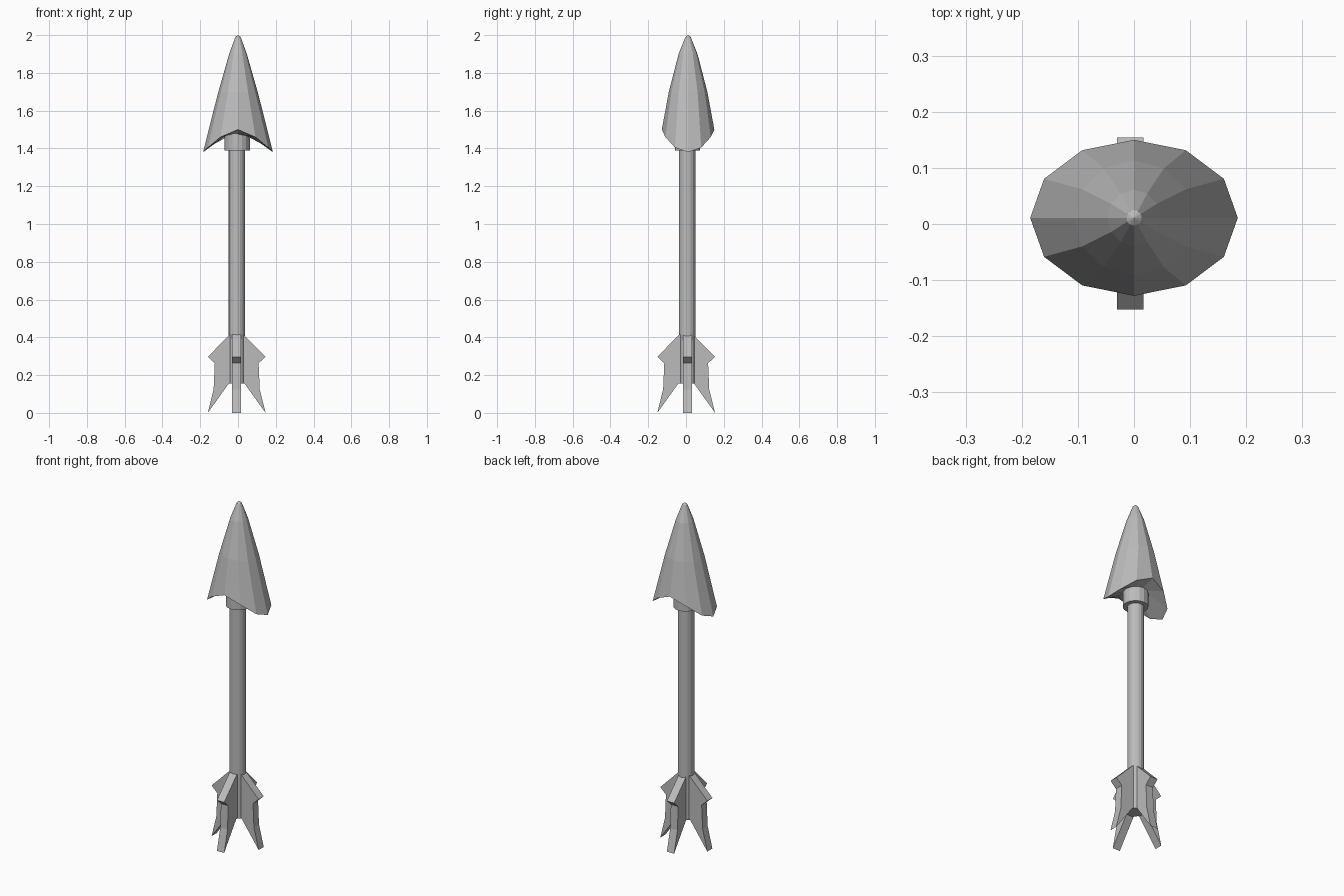
import bpy, bmesh, math
from mathutils import Matrix, Vector

if "Cube" in bpy.data.objects:
    bpy.data.objects.remove(bpy.data.objects["Cube"])

grey = bpy.data.materials.new("grey")
grey.diffuse_color = (0.5, 0.5, 0.5, 1)
grey.use_nodes = True
grey.node_tree.nodes["Principled BSDF"].inputs["Base Color"].default_value = grey.diffuse_color


def finish(name, bm):
    bmesh.ops.recalc_face_normals(bm, faces=bm.faces)
    mesh = bpy.data.meshes.new(name)
    bm.to_mesh(mesh)
    bm.free()
    mesh.materials.append(grey)
    obj = bpy.data.objects.new(name, mesh)
    bpy.context.collection.objects.link(obj)
    return obj


def cylinder(name, x, y, radius, z0, z1, sides):
    bm = bmesh.new()
    bmesh.ops.create_cone(bm, cap_ends=True, segments=sides, radius1=radius,
                          radius2=radius, depth=z1 - z0,
                          matrix=Matrix.Translation((x, y, (z0 + z1) / 2)))
    return finish(name, bm)


def bridge(bm, a, b):
    for i in range(len(a)):
        j = (i + 1) % len(a)
        bm.faces.new((a[i], a[j], b[j], b[i]))


# Shaft and the collar below the head
cylinder("shaft", -0.006, 0.007, 0.044, 0.155, 1.45, 16)
cylinder("collar", -0.004, 0.008, 0.067, 1.39, 1.53, 16)

# Arrowhead: twelve-sided oval rings, swept down at both sides, hollow below
SIDES = 12
RINGS = [  # half width, half depth, height at the front, height at the sides
    (0.062, 0.062, 1.475, 1.475),
    (0.185, 0.139, 1.50, 1.38),
    (0.107, 0.102, 1.70, 1.69),
    (0.047, 0.050, 1.90, 1.90),
    (0.014, 0.014, 1.99, 1.99),
]
bm = bmesh.new()
rings = []
for rx, ry, z_front, z_side in RINGS:
    ring = []
    for i in range(SIDES):
        a = 2 * math.pi * i / SIDES
        drop = abs(math.cos(a)) ** 1.6
        ring.append(bm.verts.new((rx * math.cos(a), 0.011 + ry * math.sin(a),
                                  z_front + (z_side - z_front) * drop)))
    rings.append(ring)
for lower, upper in zip(rings, rings[1:]):
    bridge(bm, lower, upper)
tip = bm.verts.new((0, 0.011, 2.0))
for i in range(SIDES):
    bm.faces.new((rings[-1][i], rings[-1][(i + 1) % SIDES], tip))
bm.faces.new(rings[0])
finish("arrowhead", bm)

# Four notched fins around the tail
FIN = [(0.0, 0.155), (0.042, 0.155), (0.153, 0.0), (0.122, 0.125),
       (0.116, 0.263), (0.153, 0.297), (0.036, 0.415), (0.0, 0.415)]
HALF = 0.0235
for k, name in enumerate(("right_fin", "back_fin", "left_fin", "front_fin")):
    bm = bmesh.new()
    near = [bm.verts.new((r, -HALF, z)) for r, z in FIN]
    far = [bm.verts.new((r, HALF, z)) for r, z in FIN]
    bridge(bm, near, far)
    bm.faces.new(near)
    bm.faces.new(far)
    centre = Vector((-0.007, 0.007 if k % 2 == 0 else 0.001, 0))
    bm.transform(Matrix.Translation(centre) @ Matrix.Rotation(k * math.pi / 2, 4, "Z"))
    finish(name, bm)
